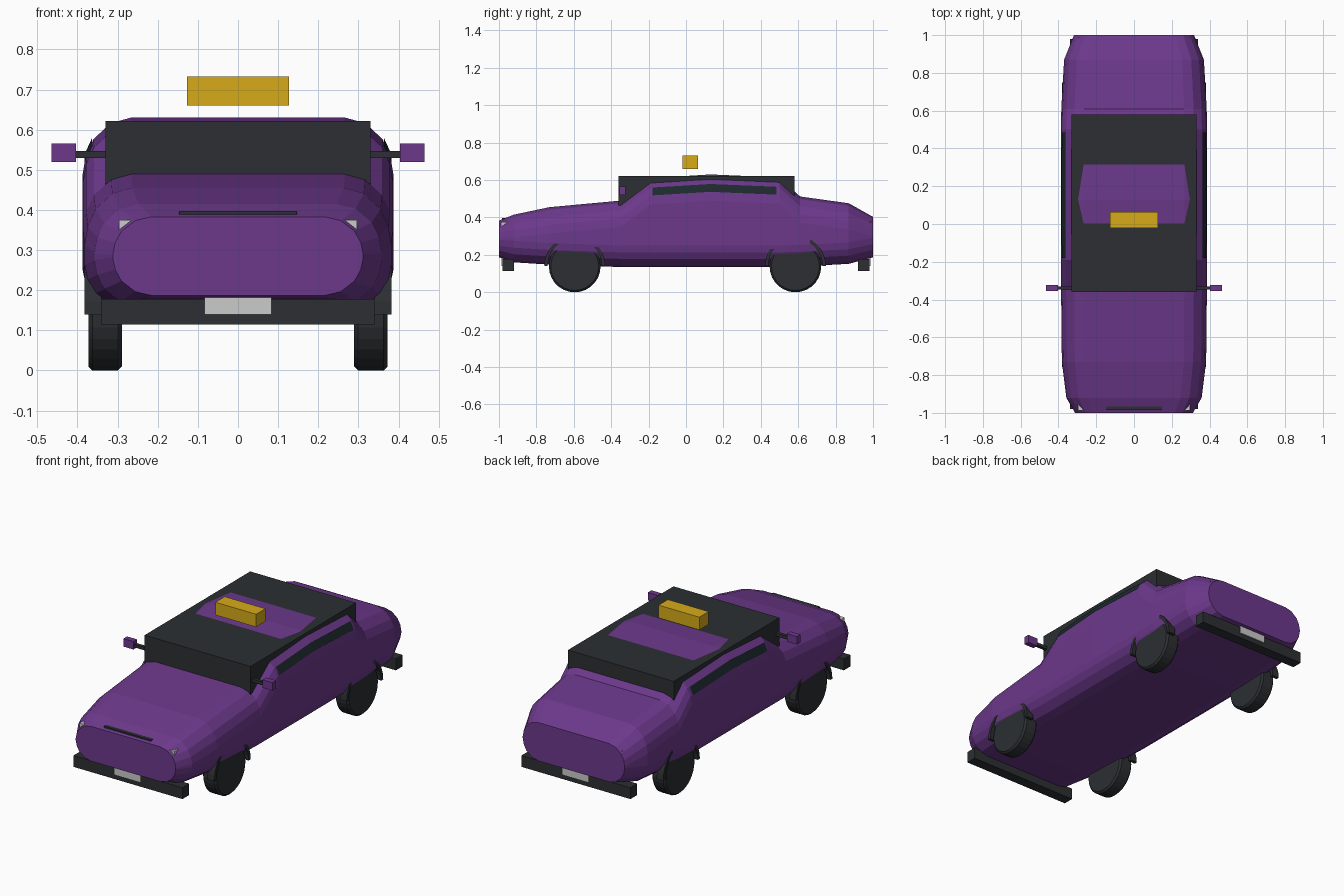
import bpy, bmesh, math
from mathutils import Matrix

if "Cube" in bpy.data.objects:
    bpy.data.objects.remove(bpy.data.objects["Cube"])


def material(name, r, g, b):
    m = bpy.data.materials.new(name)
    m.diffuse_color = (r, g, b, 1)
    m.use_nodes = True
    m.node_tree.nodes["Principled BSDF"].inputs["Base Color"].default_value = m.diffuse_color
    return m


PURPLE = material("purple_paint", 0.15, 0.04, 0.26)
DARK = material("dark_trim", 0.025, 0.028, 0.032)
GLASS = material("dark_glass", 0.012, 0.022, 0.026)
LIGHT = material("pale_grey", 0.65, 0.65, 0.65)
YELLOW = material("yellow", 0.68, 0.41, 0.01)
RED = material("red", 0.5, 0.02, 0.02)


def finish(name, bm, mat):
    bmesh.ops.recalc_face_normals(bm, faces=bm.faces)
    mesh = bpy.data.meshes.new(name)
    bm.to_mesh(mesh)
    bm.free()
    mesh.materials.append(mat)
    ob = bpy.data.objects.new(name, mesh)
    bpy.context.collection.objects.link(ob)
    return ob


def box(name, x, y, z, mat):
    """Box from (min, max) ranges on each axis."""
    bm = bmesh.new()
    size = [b - a for a, b in (x, y, z)]
    mid = [(a + b) / 2 for a, b in (x, y, z)]
    bmesh.ops.create_cube(bm, size=1, matrix=Matrix.Translation(mid) @ Matrix.Diagonal((*size, 1)))
    return finish(name, bm, mat)


def box_pair(name, x, y, z, mat):
    box("right_" + name, x, y, z, mat)
    box("left_" + name, (-x[1], -x[0]), y, z, mat)


# Rounded corner: (fraction of half width, fraction of corner height)
CORNER = [(0.69, 0), (0.82, 0.1), (0.93, 0.38), (0.98, 0.68), (1, 1)]


def section(y, w, zb, zt):
    """Right half of a body cross-section, bottom to top."""
    h = zt - zb
    rb, rt = min(0.48 * h, 0.115), min(0.48 * h, 0.14)
    low = [(w * a, y, zb + rb * b) for a, b in CORNER]
    high = [(w * a, y, zt - rt * b) for a, b in reversed(CORNER)]
    return low + high


# Body shell lofted along y: (y, half width, bottom, top)
STATIONS = [(-1, 0.312, 0.187, 0.383), (-0.92, 0.358, 0.16, 0.415), (-0.73, 0.382, 0.148, 0.455),
            (-0.35, 0.386, 0.135, 0.49), (-0.19, 0.386, 0.135, 0.61), (0.13, 0.387, 0.135, 0.63),
            (0.5, 0.386, 0.135, 0.614), (0.61, 0.385, 0.138, 0.512), (0.87, 0.37, 0.152, 0.476),
            (1, 0.318, 0.187, 0.403)]
bm = bmesh.new()
rings = []
for s in STATIONS:
    half = section(*s)
    full = half + [(-x, y, z) for x, y, z in reversed(half)]
    rings.append([bm.verts.new(p) for p in full])
n = len(rings[0])
for a, b in zip(rings, rings[1:]):
    for i in range(n):
        bm.faces.new((a[i], a[(i + 1) % n], b[(i + 1) % n], b[i]))
bm.faces.new(rings[0])
bm.faces.new(rings[-1])
finish("car_body", bm, PURPLE)

# Side window strips follow the upper shoulder of the cabin
for side, label in ((1, "right"), (-1, "left")):
    bm = bmesh.new()
    cols = []
    for s in ((-0.18, 0.386, 0.135, 0.611), (0.13, 0.387, 0.135, 0.63), (0.485, 0.386, 0.135, 0.615)):
        p = section(*s)
        cols.append([bm.verts.new((side * (x + 0.004), y, z + 0.002)) for x, y, z in p[6:8]])
    for a, b in zip(cols, cols[1:]):
        bm.faces.new((a[0], b[0], b[1], a[1]))
    finish(label + "_side_window", bm, GLASS)

# Cabin glass block
box("cabin_glass", (-0.33, 0.33), (-0.36, 0.58), (0.44, 0.622), DARK)

# Wheels and half-ring wheel arches
for end, wy in (("front", -0.595), ("rear", 0.585)):
    for side, label in ((1, "right"), (-1, "left")):
        bm = bmesh.new()
        place = Matrix.Translation((side * 0.331, wy, 0.138)) @ Matrix.Rotation(math.pi / 2, 4, 'Y')
        bmesh.ops.create_cone(bm, cap_ends=True, segments=28, radius1=0.138, radius2=0.138,
                              depth=0.084, matrix=place)
        rims = [e for e in bm.edges if any(len(f.verts) > 4 for f in e.link_faces)]
        bmesh.ops.bevel(bm, geom=rims, offset=0.01, segments=1, affect='EDGES')
        finish(f"{end}_{label}_wheel", bm, DARK)

        bm = bmesh.new()
        prev = None
        for i in range(17):
            t = math.pi * i / 16
            ring = [bm.verts.new((side * x, wy + r * math.cos(t), 0.14 + r * math.sin(t)))
                    for x, r in ((0.34, 0.145), (0.382, 0.145), (0.382, 0.163), (0.34, 0.163))]
            if prev:
                for k in range(4):
                    bm.faces.new((prev[k], prev[k - 1], ring[k - 1], ring[k]))
            if i in (0, 16):
                bm.faces.new(ring)
            prev = ring
        finish(f"{end}_{label}_wheel_arch", bm, DARK)

# Bumpers and blank plates
for end, s in (("front", -1), ("rear", 1)):
    box(end + "_bumper", (-0.34, 0.34), sorted((s * 0.92, s * 0.98)), (0.114, 0.178), DARK)
    box(end + "_plate", (-0.084, 0.084), sorted((s * 0.97, s * 0.986)), (0.14, 0.182), LIGHT)

# Hood slot, lamps barely breaking the corners of the body
box("front_grille", (-0.147, 0.147), (-0.985, -0.965), (0.375, 0.397), DARK)
box_pair("headlight", (0.2, 0.297), (-0.988, -0.95), (0.3, 0.375), LIGHT)
box_pair("tail_light", (0.2, 0.295), (0.95, 0.988), (0.3, 0.378), RED)

# Door mirrors on stalks
box_pair("mirror_arm", (0.33, 0.405), (-0.348, -0.33), (0.529, 0.547), DARK)
box_pair("mirror", (0.403, 0.465), (-0.356, -0.324), (0.52, 0.565), PURPLE)

# Roof sign
box("roof_sign", (-0.127, 0.127), (-0.02, 0.063), (0.66, 0.732), YELLOW)
